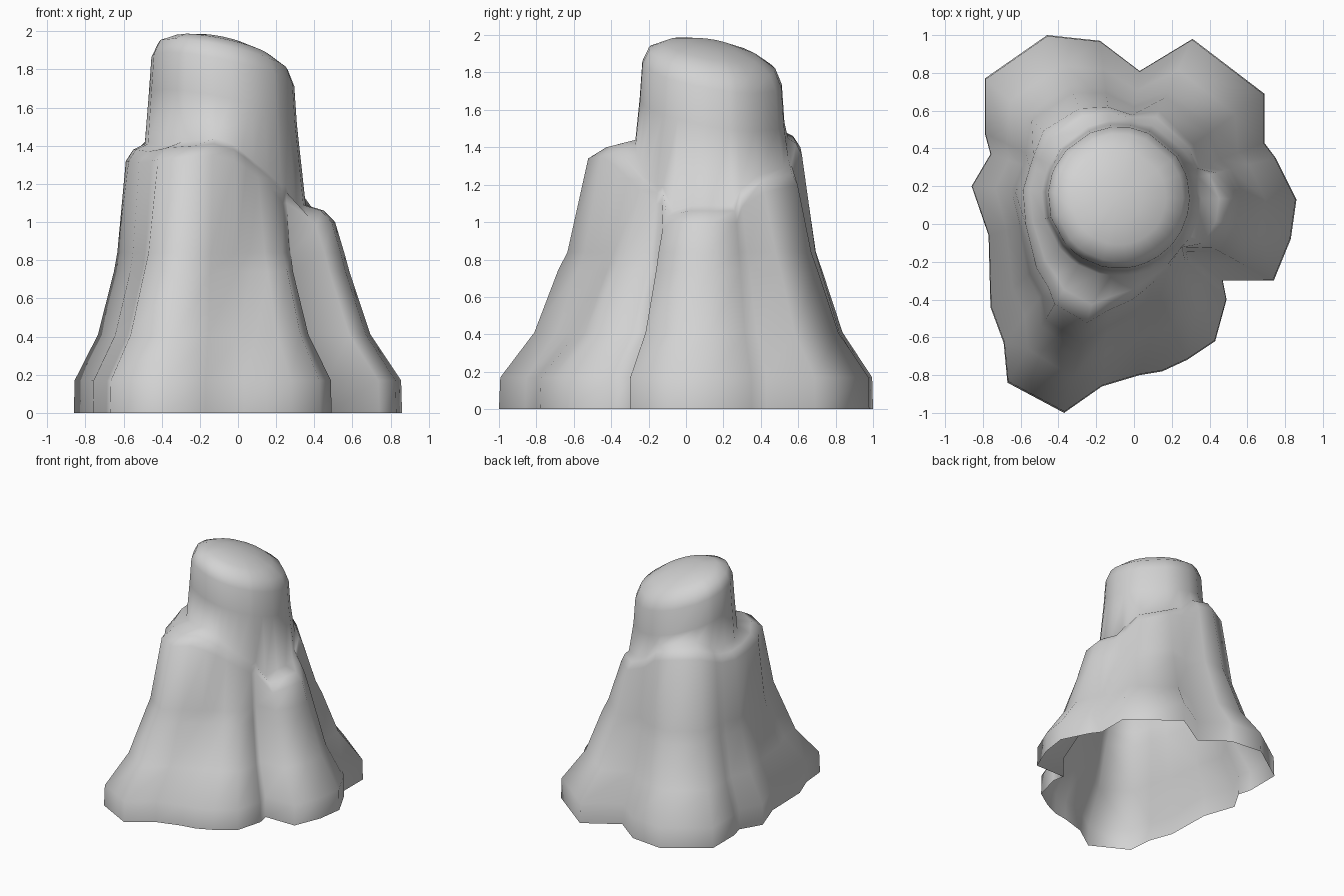
import bpy
import bmesh
from mathutils import Vector

default_cube = bpy.data.objects.get("Cube")
if default_cube:
    bpy.data.objects.remove(default_cube, do_unlink=True)

# Vertical axis of the central spire
AXIS = Vector((-.08, .14))

# Ground outline, one spoke per corner:
# x, y, upper shoulder height, upper spread, lower shoulder spread
SPOKES = [
    (.86, .13, 1.0, .31, .47), (.83, -.08, 1.0, .31, .47),
    (.74, -.3, .97, .25, .42), (.47, -.3, 1.1, .02, .18),
    (.49, -.4, 1.1, .03, .24), (.43, -.62, 1.17, .09, .38),
    (.28, -.72, 1.23, .13, .37), (.15, -.78, 1.28, .19, .35),
    (.03, -.8, 1.32, .26, .43), (-.17, -.86, 1.35, .32, .52),
    (-.37, -1, 1.34, .36, .57), (-.67, -.84, 1.33, .34, .52),
    (-.69, -.63, 1.32, .34, .46), (-.76, -.44, 1.31, .34, .46),
    (-.77, -.06, 1.32, .34, .45), (-.86, .2, 1.32, .27, .42),
    (-.76, .37, 1.33, .29, .42), (-.79, .48, 1.35, .25, .4),
    (-.79, .77, 1.41, .24, .44), (-.46, 1, 1.4, .21, .43),
    (-.18, .97, 1.36, .18, .4), (.03, .81, 1.25, .11, .33),
    (.31, .98, 1.2, .17, .4), (.69, .69, 1.16, .12, .4),
    (.69, .43, 1.08, .07, .38), (.75, .35, 1.0, .24, .44),
]


def spire_radius(height):
    """Radius of the central spire, which tapers gently upward."""
    return .375 + .07 * max(0, 1.8 - height)


def flank_point(corner, height, spread):
    """Point between the spire wall (spread 0) and the ground outline (spread 1)."""
    offset = corner - AXIS
    inner = spire_radius(height) if height > .9 else .42
    radius = inner + spread * (offset.length - inner)
    position = AXIS + offset.normalized() * radius
    return Vector((position.x, position.y, height))


def cap_point(corner, radius, rise):
    """Point on the domed top, which slopes down to the back and left."""
    position = AXIS + (corner - AXIS).normalized() * radius
    tilt = (position - AXIS).dot(Vector((.21, .17)))
    return Vector((position.x, position.y, 1.79 + rise - tilt))


def spoke_points(x, y, shoulder, upper, lower):
    """One line of points running from the ground to the top."""
    corner = Vector((x, y))
    return [
        flank_point(corner, 0, 1),
        flank_point(corner, .17, .99),
        flank_point(corner, .41, .4 + .6 * lower),
        flank_point(corner, .74, lower),
        flank_point(corner, .84, lower + (upper - lower) * .33),
        flank_point(corner, shoulder, upper),
        flank_point(corner, shoulder + .06, upper * .65),
        flank_point(corner, shoulder + .09, .02),
        cap_point(corner, spire_radius(1.6), -.2),
        cap_point(corner, .375, 0),
        cap_point(corner, .34, .08),
        cap_point(corner, .25, .13),
        cap_point(corner, .13, .16),
    ]


# Rock wall: neighbouring spokes bridged by quads, open underneath
bm = bmesh.new()
columns = [[bm.verts.new(p) for p in spoke_points(*s)] for s in SPOKES]
peak = bm.verts.new((AXIS.x, AXIS.y, 1.96))
for index, column in enumerate(columns):
    previous = columns[index - 1]
    for row in range(len(column) - 1):
        bm.faces.new((column[row], previous[row],
                      previous[row + 1], column[row + 1]))
    bm.faces.new((column[-1], previous[-1], peak))
for face in bm.faces:
    face.smooth = True

mesh = bpy.data.meshes.new("rock_spire")
bm.to_mesh(mesh)
bm.free()
rock = bpy.data.objects.new("rock_spire", mesh)
bpy.context.collection.objects.link(rock)

# Plain grey stone
stone = bpy.data.materials.new("grey_stone")
stone.use_nodes = True
grey = (.65, .65, .65, 1)
stone.diffuse_color = grey
stone.node_tree.nodes["Principled BSDF"].inputs["Base Color"].default_value = grey
mesh.materials.append(stone)
